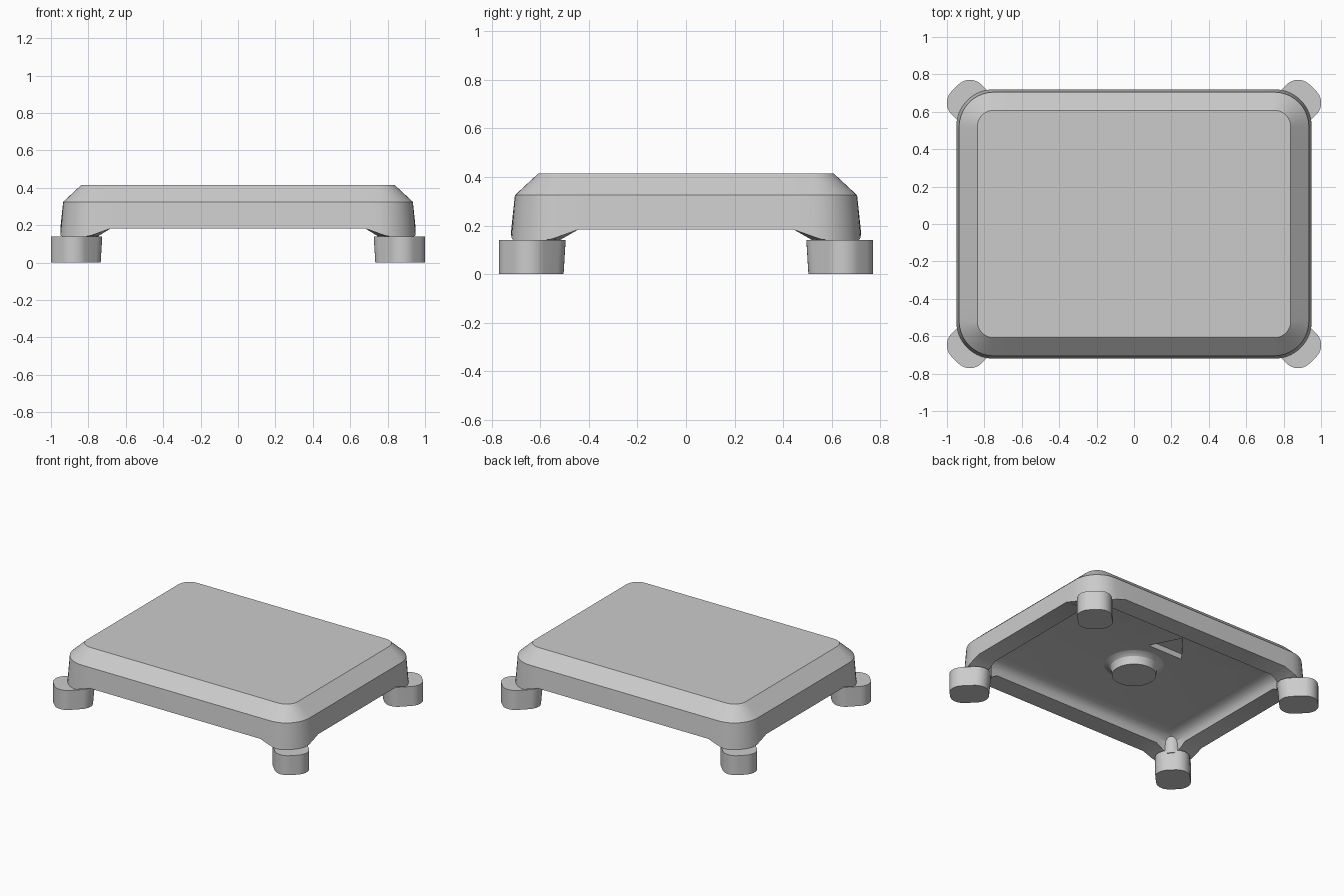
import bpy, bmesh, math
from mathutils import Matrix, Vector

cube = bpy.data.objects.get("Cube")
if cube:
    bpy.data.objects.remove(cube)

GREY = (0.6, 0.6, 0.6, 1)
plastic = bpy.data.materials.new("grey plastic")
plastic.use_nodes = True
plastic.diffuse_color = GREY
plastic.node_tree.nodes["Principled BSDF"].inputs["Base Color"].default_value = GREY

HX, HY, RADIUS = 0.95, 0.72, 0.2     # body footprint at the rim
DIP_X, DIP_Y = 0.68, 0.445           # where the rim starts to drop at a corner
RIM, LOW, CEILING = 0.183, 0.14, 0.26


def outline(hx, hy, r, extra=None, steps=10):
    """Rounded rectangle, counter-clockwise, with optional points on the straights."""
    pts = []
    for q, (sx, sy) in enumerate([(1, 1), (-1, 1), (-1, -1), (1, -1)]):
        arc = [(sx * (hx - r) + r * math.cos((q + i / steps) * math.pi / 2),
                sy * (hy - r) + r * math.sin((q + i / steps) * math.pi / 2))
               for i in range(steps + 1)]
        if extra:
            side, end = (sx * hx, sy * extra[1]), (sx * extra[0], sy * hy)
            arc = [side] + arc + [end] if sx * sy > 0 else [end] + arc + [side]
        pts += arc
    return pts


def rim_height(x, y, reach):
    """Rim drops to the foot tops over the given reach at each corner."""
    t = min(abs(x) - DIP_X, abs(y) - DIP_Y) / reach
    return RIM + (LOW - RIM) * max(0, min(1, t))


def loft(name, loops):
    """Skin a list of equal-length loops and cap both ends."""
    bm = bmesh.new()
    rings = [[bm.verts.new(p) for p in loop] for loop in loops]
    for a, b in zip(rings, rings[1:]):
        for i in range(len(a)):
            j = (i + 1) % len(a)
            bm.faces.new((a[i], a[j], b[j], b[i]))
    bm.faces.new(rings[0])
    bm.faces.new(rings[-1])
    bmesh.ops.recalc_face_normals(bm, faces=bm.faces)
    mesh = bpy.data.meshes.new(name)
    bm.to_mesh(mesh)
    bm.free()
    obj = bpy.data.objects.new(name, mesh)
    bpy.context.collection.objects.link(obj)
    mesh.materials.append(plastic)
    return obj


def smooth(obj, angle=28):
    bpy.ops.object.select_all(action="DESELECT")
    obj.select_set(True)
    bpy.context.view_layer.objects.active = obj
    bpy.ops.object.shade_smooth_by_angle(angle=math.radians(angle))


def body_loop(inset, z=None, reach=None):
    pts = outline(HX - inset, HY - inset, max(0.03, RADIUS - inset), (DIP_X, DIP_Y))
    return [(x, y, rim_height(x, y, reach) if reach else z) for x, y in pts]


# Body: from the top face down the outside, under the broad rim, up a cove to the ceiling
loops = [body_loop(0.112, 0.415), body_loop(0.015, 0.325),
         body_loop(0, reach=0.12), body_loop(0.14, reach=0.06)]
loops += [body_loop(*s) for s in [(0.15, 0.215), (0.17, 0.238), (0.2, 0.253), (0.24, CEILING)]]
body = loft("body_shell", loops)

# Small triangular pocket in the ceiling
corners = [(0.09, 0.255), (-0.02, 0.47), (-0.19, 0.255)]
cutter = loft("pocket_cutter", [[(x, y, z) for x, y in corners] for z in (0.2, 0.3)])
cutter.hide_render = True
cutter.hide_viewport = True
cut = body.modifiers.new("pocket", "BOOLEAN")
cut.object = cutter
cut.operation = "DIFFERENCE"
cut.solver = "EXACT"
bpy.context.view_layer.objects.active = body
bpy.ops.object.modifier_apply(modifier=cut.name)
bpy.data.objects.remove(cutter)
smooth(body)


def disc(r, z, x=0, y=0, sides=48):
    return [(x + r * math.cos(2 * math.pi * i / sides),
             y + r * math.sin(2 * math.pi * i / sides), z) for i in range(sides)]


# Short flared post under the centre of the ceiling
flare = [(0.145, RIM), (0.147, 0.215), (0.155, 0.238), (0.172, 0.253), (0.2, CEILING + 0.002)]
smooth(loft("centre_post", [disc(r, z) for r, z in flare]))

# Four diagonal feet, each with a rounded rib rising inside the corner
for name, sx, sy in [("front_left", 1, -1), ("front_right", -1, -1),
                     ("back_left", 1, 1), ("back_right", -1, 1)]:
    place = (Matrix.Translation((sx * 0.8675, sy * 0.6375, 0))
             @ Matrix.Rotation(math.atan2(sy, sx), 4, "Z"))
    base = outline(0.127, 0.113, 0.088)
    loops = []
    for z, draft in [(0, 0), (LOW, 0.012)]:
        loops.append([place @ Vector((x - draft * (x < 0), y, z)) for x, y in base])
    smooth(loft(name + "_foot", loops))
    smooth(loft(name + "_rib", [disc(0.06, z, sx * 0.807, sy * 0.577, 24)
                                for z in (LOW - 0.02, CEILING)]))
